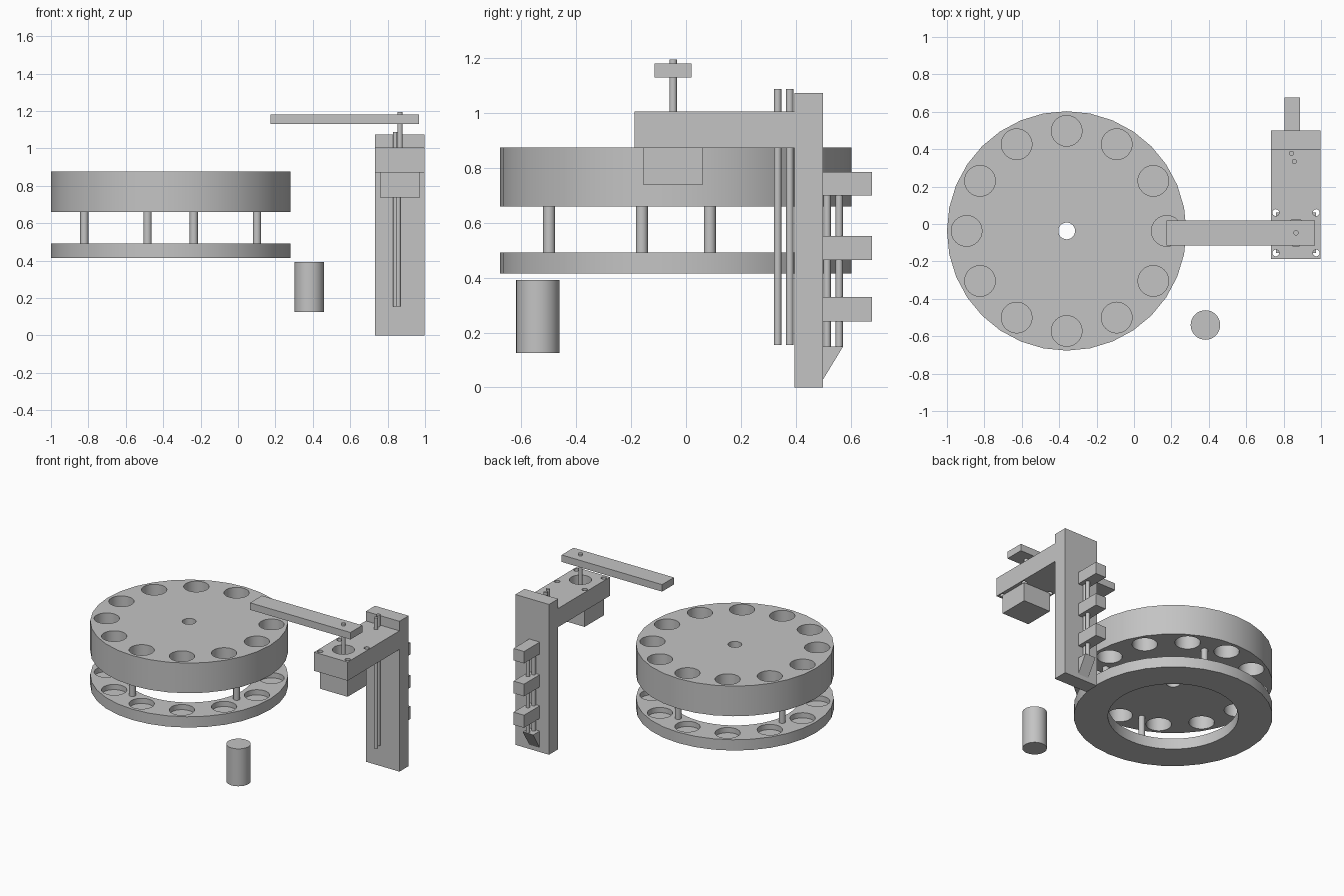
import bpy
import bmesh
from math import cos, sin, radians
from mathutils import Matrix

cube = bpy.data.objects.get("Cube")
if cube:
    bpy.data.objects.remove(cube, do_unlink=True)

GREY = (0.55, 0.55, 0.55, 1)
grey = bpy.data.materials.new("plain grey")
grey.use_nodes = True
grey.diffuse_color = GREY
grey.node_tree.nodes["Principled BSDF"].inputs["Base Color"].default_value = GREY


def add_object(name, bm):
    bmesh.ops.recalc_face_normals(bm, faces=bm.faces)
    mesh = bpy.data.meshes.new(name)
    bm.to_mesh(mesh)
    bm.free()
    mesh.materials.append(grey)
    obj = bpy.data.objects.new(name, mesh)
    bpy.context.collection.objects.link(obj)
    return obj


def box(name, x, y, z):
    """Box from (low, high) pairs."""
    bm = bmesh.new()
    bmesh.ops.create_cube(bm, size=1)
    for v in bm.verts:
        for i, (low, high) in enumerate((x, y, z)):
            v.co[i] = low if v.co[i] < 0 else high
    return add_object(name, bm)


def rods(name, centres, radius, z, sides=24):
    """Upright cylinders, one at each centre, joined in one mesh."""
    bm = bmesh.new()
    for x, y in centres:
        bmesh.ops.create_cone(
            bm, cap_ends=True, segments=sides, radius1=radius, radius2=radius,
            depth=z[1] - z[0], matrix=Matrix.Translation((x, y, sum(z) / 2)))
    return add_object(name, bm)


def smooth(obj):
    bpy.ops.object.select_all(action='DESELECT')
    obj.select_set(True)
    bpy.context.view_layer.objects.active = obj
    bpy.ops.object.shade_smooth_by_angle(angle=radians(30))


def cut(obj, cutter):
    """Subtract the cutter, apply the result, and drop the cutter."""
    mod = obj.modifiers.new("cut", 'BOOLEAN')
    mod.operation = 'DIFFERENCE'
    mod.solver = 'EXACT'
    mod.object = cutter
    bpy.ops.object.select_all(action='DESELECT')
    obj.select_set(True)
    bpy.context.view_layer.objects.active = obj
    bpy.ops.object.modifier_apply(modifier=mod.name)
    bpy.data.objects.remove(cutter, do_unlink=True)


# Carousel: drilled drum above a ring with shallow pockets
CX, CY = -0.36, -0.037


def around(count, radius, start=0):
    angles = [radians(start + 360 * i / count) for i in range(count)]
    return [(CX + radius * cos(a), CY + radius * sin(a)) for a in angles]


centre = [(CX, CY)]
sockets = around(12, 0.535)
drum = rods("carousel_drum", centre, 0.64, (0.66, 0.875), 32)
cut(drum, rods("socket_cutter", sockets, 0.082, (0.5, 1), 32))
cut(drum, rods("hub_cutter", centre, 0.045, (0.5, 1)))
ring = rods("carousel_ring", centre, 0.64, (0.415, 0.492), 32)
cut(ring, rods("opening_cutter", centre, 0.42, (0.3, 0.6), 48))
cut(ring, rods("pocket_cutter", sockets, 0.082, (0.455, 0.6), 32))
posts = rods("carousel_posts", around(4, 0.478, -15), 0.022, (0.492, 0.66))

# Loose sample tube
tube = rods("sample_tube", [(0.382, -0.54)], 0.079, (0.125, 0.392), 32)

# Column and motor bracket
box("column", (0.732, 0.998), (0.396, 0.5), (0, 1.073))
bracket = box("motor_bracket", (0.732, 0.998), (-0.188, 0.396), (0.872, 1.005))
MX, MY = 0.866, -0.047
screws = [(MX + i * 0.108, MY + j * 0.108) for i in (-1, 1) for j in (-1, 1)]
cut(bracket, rods("screw_cutter", screws, 0.018, (0.8, 1.1)))
cut(bracket, rods("shaft_cutter", [(MX, MY)], 0.072, (0.8, 1.1), 32))
box("motor", (MX - 0.108, MX + 0.108), (MY - 0.108, MY + 0.108), (0.738, 0.872))
shaft = rods("motor_shaft", [(MX, MY)], 0.014, (0.872, 1.195))
box("swing_arm", (0.175, 0.968), (-0.114, 0.02), (1.13, 1.18))

# Guide rods on both sides of the column
front_rods = rods("front_guide_rods", [(0.843, 0.378), (0.857, 0.334)],
                  0.0135, (0.155, 1.088))
rear_rods = rods("rear_guide_rods", [(0.843, 0.514), (0.857, 0.558)],
                 0.0135, (0.15, 0.7))

# Rear blocks and the wedge stop under them
for i, (low, high) in enumerate(((0.24, 0.33), (0.465, 0.552), (0.7, 0.785))):
    box(f"rear_block_{i + 1}", (0.805, 0.888), (0.5, 0.677), (low, high))
bm = bmesh.new()
face = bm.faces.new([bm.verts.new((0.805, y, z))
                     for y, z in ((0.5, 0.03), (0.573, 0.15), (0.5, 0.15))])
extruded = bmesh.ops.extrude_face_region(bm, geom=[face])["geom"]
bmesh.ops.translate(bm, vec=(0.083, 0, 0),
                    verts=[g for g in extruded if isinstance(g, bmesh.types.BMVert)])
add_object("rear_wedge", bm)

for obj in (drum, ring, posts, tube, bracket, shaft, front_rods, rear_rods):
    smooth(obj)
